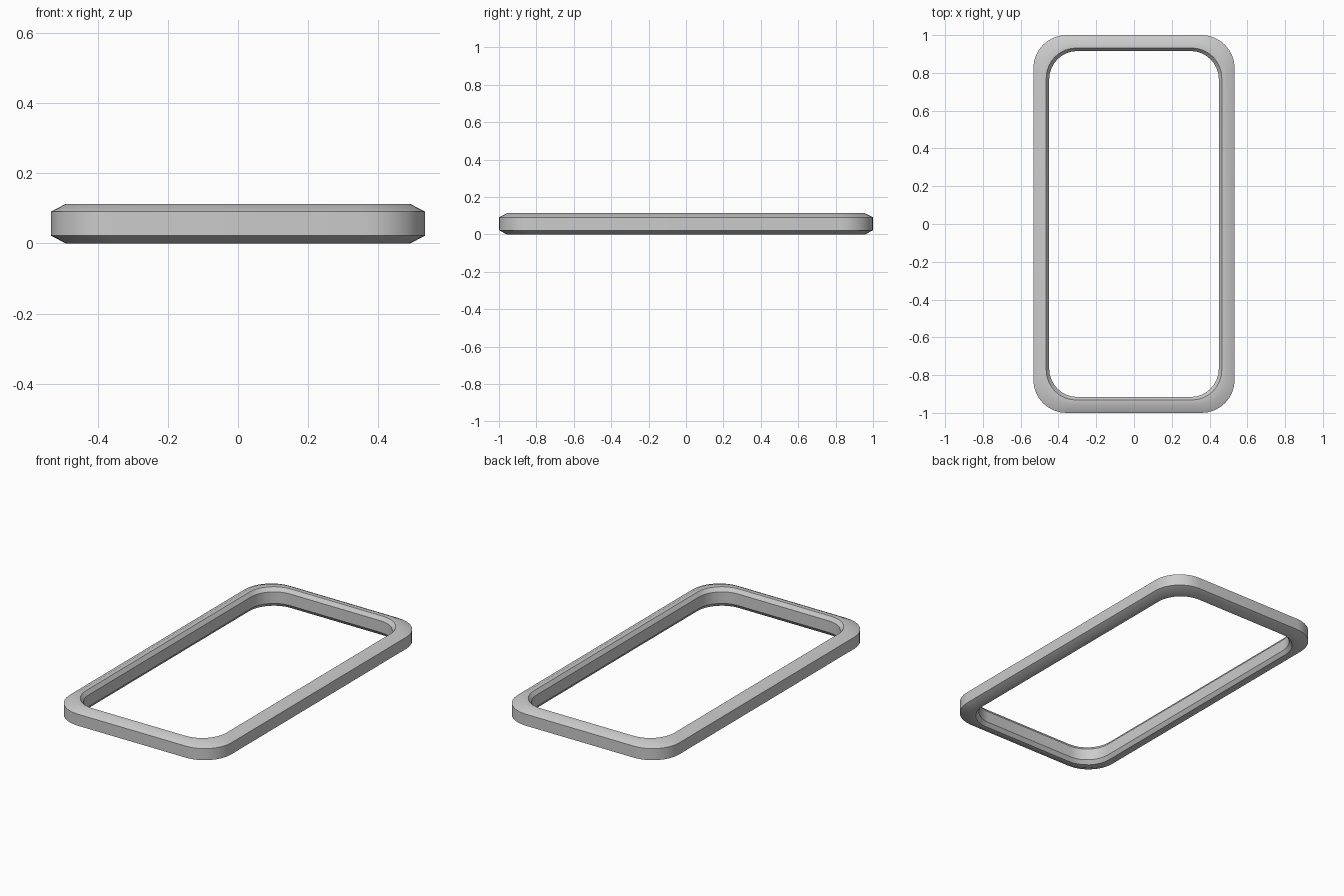
import bpy, bmesh, math

cube = bpy.data.objects.get("Cube")
if cube:
    bpy.data.objects.remove(cube)

HALF_X, HALF_Y, HEIGHT = 0.533, 1.0, 0.113
SEGMENTS = 8

grey = bpy.data.materials.new("plain grey")
grey.use_nodes = True
colour = (0.6, 0.6, 0.6, 1)
grey.diffuse_color = colour
grey.node_tree.nodes["Principled BSDF"].inputs["Base Color"].default_value = colour


def rounded_loop(bm, inset, radius, z):
    """Ring of vertices on a rounded rectangle, inset from the outline."""
    cx, cy = HALF_X - inset - radius, HALF_Y - inset - radius
    verts = []
    for quarter, (sx, sy) in enumerate([(1, 1), (-1, 1), (-1, -1), (1, -1)]):
        for i in range(SEGMENTS + 1):
            a = (quarter + i / SEGMENTS) * math.pi / 2
            verts.append(bm.verts.new((sx * cx + radius * math.cos(a),
                                       sy * cy + radius * math.sin(a), z)))
    return verts


# Half of the frame's cross-section: inset, corner radius, height
upper = [
    (0.0, 0.175, 0.091),    # outer wall edge
    (0.042, 0.16, HEIGHT),  # end of the outer chamfer
    (0.068, 0.16, HEIGHT),  # inner lip
    (0.084, 0.15, 0.091),   # inner wall edge
]
lower = [(inset, radius, HEIGHT - z) for inset, radius, z in reversed(upper)]

# Bridge the rings into a closed frame
bm = bmesh.new()
rings = [rounded_loop(bm, *point) for point in upper + lower]
count = len(rings[0])
for r, ring in enumerate(rings):
    following = rings[(r + 1) % len(rings)]
    for i in range(count):
        j = (i + 1) % count
        bm.faces.new((ring[i], ring[j], following[j], following[i]))
bmesh.ops.recalc_face_normals(bm, faces=bm.faces)

mesh = bpy.data.meshes.new("bumper_frame")
bm.to_mesh(mesh)
bm.free()
mesh.materials.append(grey)
frame = bpy.data.objects.new("bumper_frame", mesh)
bpy.context.collection.objects.link(frame)

# Smooth shading with crisp edges on the walls and lip
bpy.context.view_layer.objects.active = frame
frame.select_set(True)
bpy.ops.object.shade_smooth_by_angle(angle=math.radians(30))
